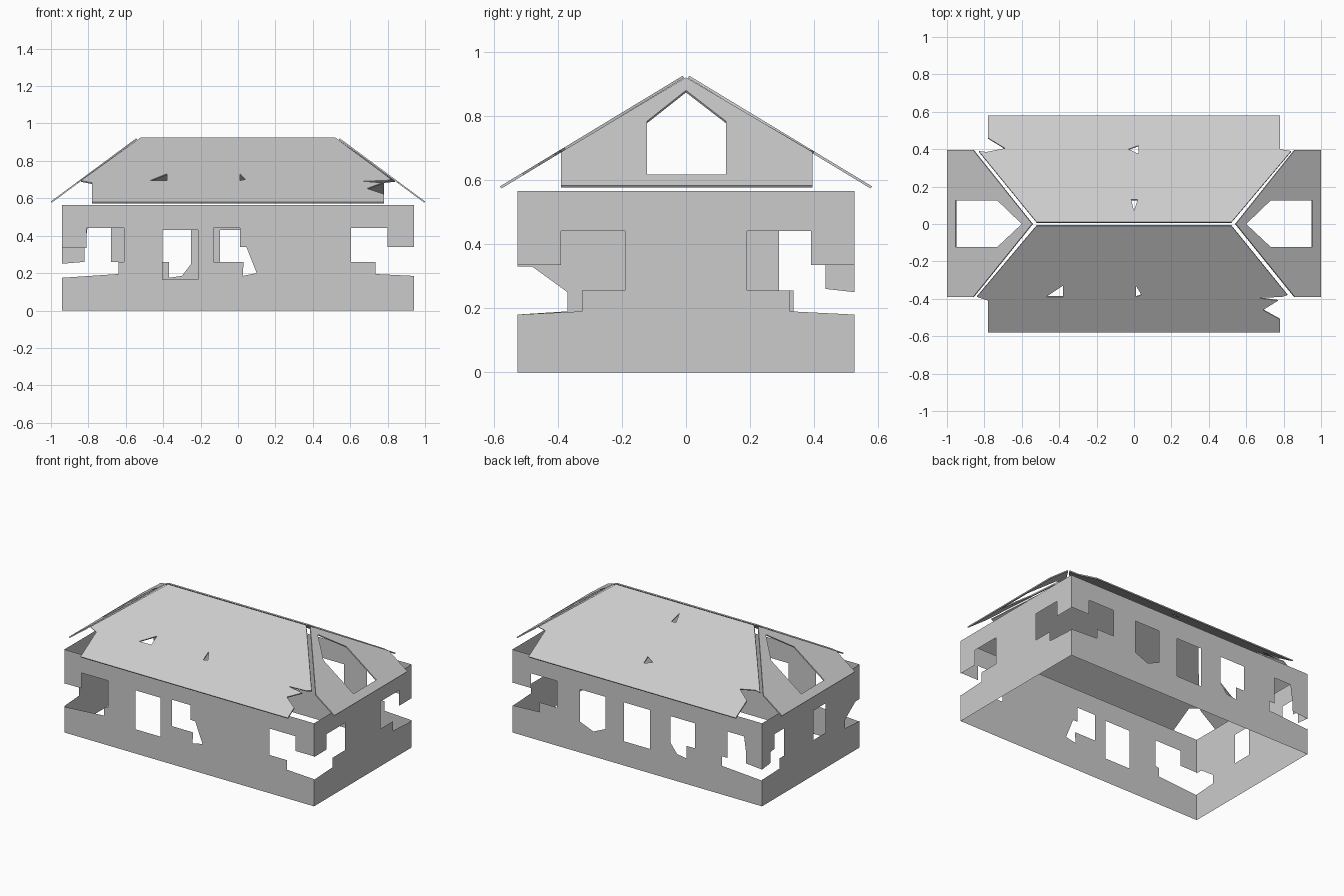
import bpy, bmesh
from mathutils import Vector

if "Cube" in bpy.data.objects:
    bpy.data.objects.remove(bpy.data.objects["Cube"])


def panel(name, loops, place, outward, thickness=0):
    """Flat sheet from a 2D outline plus hole loops, placed in 3D by place(u, v)."""
    bm = bmesh.new()
    for loop in loops:
        vs = [bm.verts.new((u, v, 0)) for u, v in loop]
        for a, b in zip(vs, vs[1:] + vs[:1]):
            bm.edges.new((a, b))
    bmesh.ops.triangle_fill(bm, edges=bm.edges[:], use_beauty=True, normal=(0, 0, 1))
    for v in bm.verts:
        v.co = place(v.co.x, v.co.y)
    bm.normal_update()
    for f in bm.faces:
        if f.normal.dot(Vector(outward)) < 0:
            f.normal_flip()
    me = bpy.data.meshes.new(name)
    bm.to_mesh(me)
    bm.free()
    ob = bpy.data.objects.new(name, me)
    bpy.context.collection.objects.link(ob)
    if thickness:
        m = ob.modifiers.new("thickness", "SOLIDIFY")
        m.thickness = thickness
        m.offset = -1
    return ob


def flip(pts):
    return [(-u, v) for u, v in pts]


def rect(u0, u1, v0, v1):
    return [(u0, v0), (u1, v0), (u1, v1), (u0, v1)]


W, D, H = 0.94, 0.525, 0.565


def wall(name, half, left, right, holes, place, outward):
    """Wall sheet whose two ends carry broken corner notches (listed top to bottom)."""
    outline = ([(-half, 0), (half, 0)] + right[::-1]
               + [(half, H), (-half, H)] + left)
    panel(name, [outline] + holes, place, outward)


# Broken corner openings of the long walls
front_left = [(-W, .335), (-.81, .335), (-.81, .44), (-.61, .44), (-.61, .26),
              (-.64, .255), (-.64, .195), (-W, .175)]
front_right = [(W, .34), (.80, .34), (.80, .44), (.605, .44), (.605, .26),
               (.735, .26), (.735, .195), (W, .185)]
back_left = [(-W, .25), (-.82, .26), (-.82, .335), (-.805, .44), (-.68, .44),
             (-.68, .26), (-.64, .26), (-.64, .195), (-W, .175)]

# Front wall: one clean window and one broken window
wall("front_wall", W, front_left, front_right,
     [rect(-.405, -.215, .165, .43),
      [(-.13, .26), (.03, .26), (.025, .185), (.10, .20), (.045, .34), (.01, .34),
       (.01, .44), (-.13, .44)]],
     lambda u, v: (u, -D, v), (0, -1, 0))

# Back wall: three windows
wall("back_wall", W, back_left, front_right,
     [rect(-.095, .10, .165, .43),
      [(-.25, .43), (-.25, .25), (-.30, .185), (-.37, .175), (-.37, .26),
       (-.435, .26), (-.435, .43)],
      [(.24, .43), (.24, .21), (.33, .17), (.43, .21), (.43, .43)]],
     lambda u, v: (u, D, v), (0, 1, 0))

# Right wall: the same broken opening at both corners
side_notch = [(-D, .335), (-.39, .335), (-.39, .44), (-.19, .44), (-.19, .255),
              (-.325, .255), (-.325, .19), (-D, .18)]
wall("right_wall", D, side_notch, flip(side_notch), [],
     lambda u, v: (W, u, v), (1, 0, 0))

# Left wall: smaller breaks and one narrow window
wall("left_wall", D,
     [(-D, .33), (-.48, .33), (-.37, .25), (-.37, .19), (-D, .18)],
     [(D, .25), (.435, .26), (.435, .335), (.39, .34), (.39, .44), (.29, .44),
      (.29, .255), (.335, .255), (.335, .185), (D, .18)],
     [rect(-.16, -.03, .24, .44)],
     lambda u, v: (-W, u, v), (-1, 0, 0))


# Long roof slopes; v is the distance from the ridge line
def slope(name, side, left, right, holes):
    outline = ([(-.52, .01), (.52, .01)] + right
               + [(.78, .58), (-.78, .58)] + left[::-1])
    panel(name, [outline] + holes,
          lambda u, v: (u, side * v, .931 - .605 * v), (0, side * .6, 1), .008)


slope("front_roof", -1,
      [(-.84, .39), (-.78, .41)],
      [(.82, .38), (.79, .39), (.66, .395), (.77, .41), (.69, .46), (.78, .51)],
      [[(-.47, .39), (-.38, .33), (-.38, .39)],
       [(.01, .33), (.04, .38), (.01, .39)]])
slope("back_roof", 1,
      [(-.83, .39), (-.79, .385), (-.69, .405), (-.78, .46)],
      [(.84, .39), (.78, .40)],
      [[(-.03, .40), (.025, .42), (.025, .375)],
       [(-.015, .13), (.02, .13), (0, .07)]])

# Hip roof ends with house-shaped openings
hip = [(.545, 0), (.86, .395), (1, .395), (1, -.39), (.86, -.39)]
opening = [(.60, 0), (.73, .125), (.955, .125), (.955, -.122), (.73, -.122)]
for name, s in (("right_roof_end", 1), ("left_roof_end", -1)):
    panel(name, [hip, opening],
          lambda u, v, s=s: (s * u, v, .92 - .74 * (u - .545)), (s * .7, 0, 1), .008)
